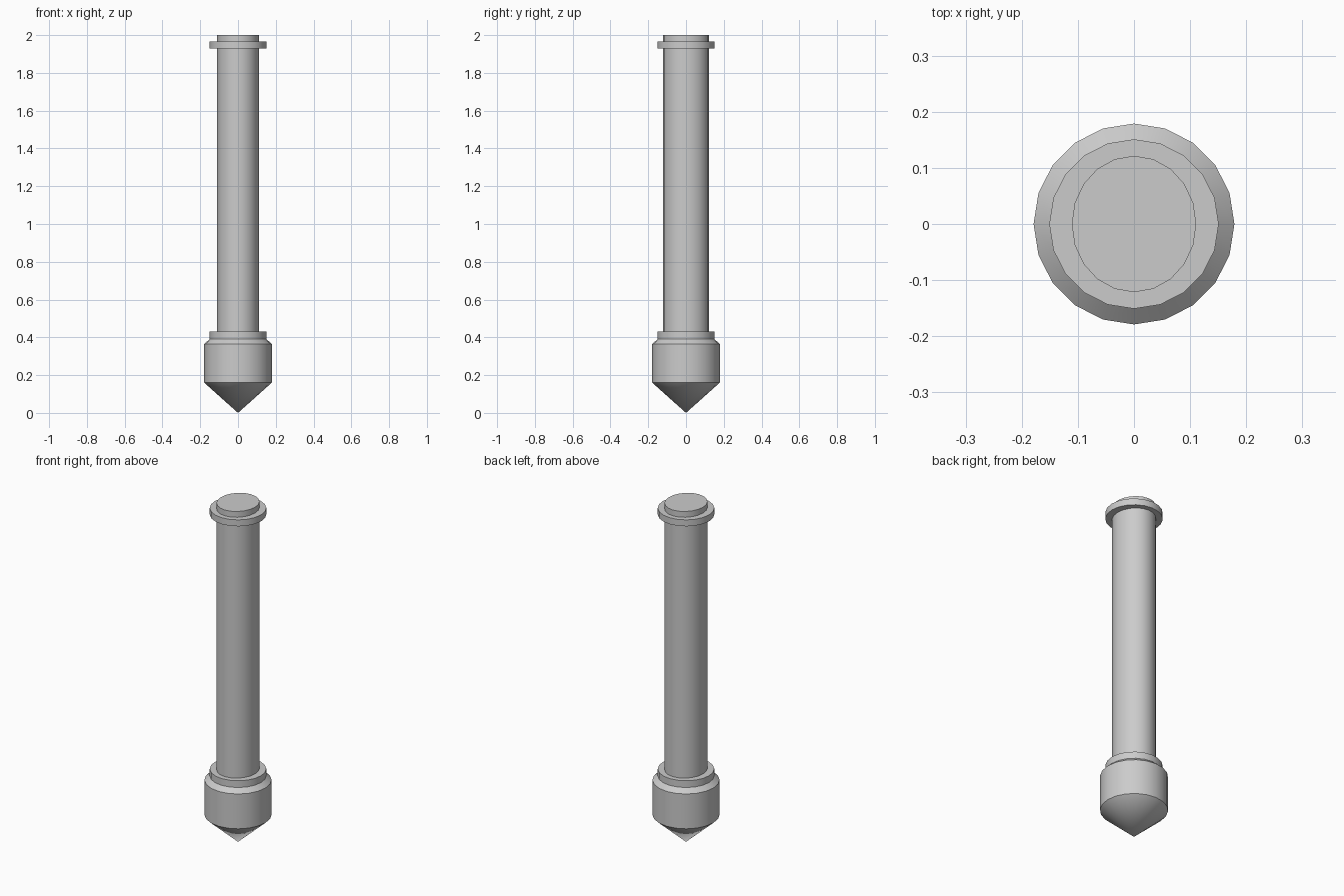
import bpy, bmesh, math

if "Cube" in bpy.data.objects:
    bpy.data.objects.remove(bpy.data.objects["Cube"])

SIDES = 20


def lathe(name, profile, sx=1.0, sy=1.0):
    """Revolve (radius, z) points about z; radius 0 makes a point, open ends are capped."""
    bm = bmesh.new()
    rings = []
    for r, z in profile:
        if r == 0:
            rings.append([bm.verts.new((0, 0, z))] * SIDES)
        else:
            angles = [2 * math.pi * i / SIDES for i in range(SIDES)]
            rings.append([bm.verts.new((r * sx * math.cos(a), r * sy * math.sin(a), z)) for a in angles])
    for low, high in zip(rings, rings[1:]):
        for i in range(SIDES):
            j = (i + 1) % SIDES
            corners = dict.fromkeys((low[i], low[j], high[j], high[i]))
            bm.faces.new(list(corners))
    for ring, (r, _) in ((rings[0], profile[0]), (rings[-1], profile[-1])):
        if r > 0:
            bm.faces.new(ring)
    bmesh.ops.recalc_face_normals(bm, faces=bm.faces)
    mesh = bpy.data.meshes.new(name)
    bm.to_mesh(mesh)
    bm.free()
    obj = bpy.data.objects.new(name, mesh)
    bpy.context.collection.objects.link(obj)
    bpy.ops.object.select_all(action='DESELECT')
    obj.select_set(True)
    bpy.context.view_layer.objects.active = obj
    bpy.ops.object.shade_smooth_by_angle(angle=math.radians(30))
    return obj


# Pointed head with chamfered shoulder and lower collar
lathe("pointed_head", [(0, 0), (0.179, 0.16), (0.179, 0.365), (0.151, 0.39), (0.151, 0.43)])

# Slightly oval shaft
lathe("shaft", [(1, 0.43), (1, 2.0)], 0.111, 0.1215)

# Collar near the top
lathe("top_collar", [(0.151, 1.928), (0.151, 1.966)])
